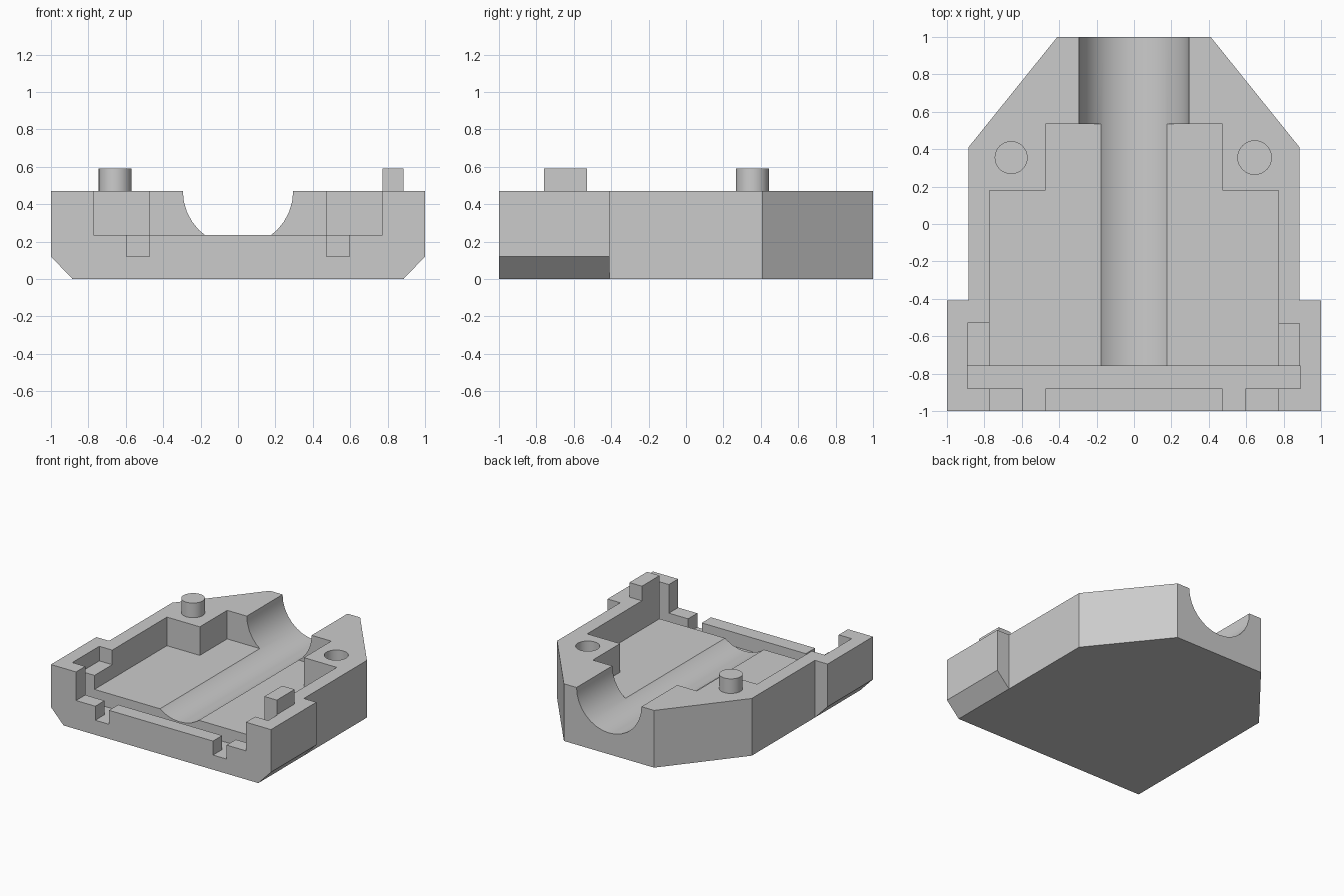
import bpy, bmesh, math
from mathutils import Matrix, Vector

default = bpy.data.objects.get("Cube")
if default:
    bpy.data.objects.remove(default, do_unlink=True)

W, TOP, FLOOR, SLOT = 0.885, 0.47, 0.235, 0.12   # shell half width and levels
IN, NECK = 0.772, 0.473                          # pocket half widths
ABOVE = 0.8                                      # cutters reach past the top

grey = bpy.data.materials.new("plain grey")
grey.use_nodes = True
grey.diffuse_color = (0.6, 0.6, 0.6, 1)
grey.node_tree.nodes["Principled BSDF"].inputs["Base Color"].default_value = (0.6, 0.6, 0.6, 1)


def finish(name, bm):
    bmesh.ops.recalc_face_normals(bm, faces=bm.faces)
    mesh = bpy.data.meshes.new(name)
    bm.to_mesh(mesh)
    bm.free()
    mesh.materials.append(grey)
    ob = bpy.data.objects.new(name, mesh)
    bpy.context.collection.objects.link(ob)
    return ob


def prism(name, outline, lo, hi, axis="z"):
    """Extrude a closed outline along z (x, y points) or y (x, z points)."""
    place = (lambda a, b, t: (a, b, t)) if axis == "z" else (lambda a, b, t: (a, t, b))
    bm = bmesh.new()
    face = bm.faces.new([bm.verts.new(place(a, b, lo)) for a, b in outline])
    new = bmesh.ops.extrude_face_region(bm, geom=[face])["geom"]
    bmesh.ops.translate(bm, vec=Vector(place(0, 0, hi - lo)),
                        verts=[v for v in new if isinstance(v, bmesh.types.BMVert)])
    return finish(name, bm)


def mirrored(half):
    """Complete an outline given its right half, in order."""
    return half + [(-x, y) for x, y in reversed(half)]


def rect(x0, x1, y0, y1):
    return [(x0, y0), (x1, y0), (x1, y1), (x0, y1)]


def cylinder(name, radius, length, centre, sides=32, along_y=False):
    bm = bmesh.new()
    turn = Matrix.Rotation(math.pi / 2, 4, "X") if along_y else Matrix()
    bmesh.ops.create_cone(bm, cap_ends=True, segments=sides, radius1=radius,
                          radius2=radius, depth=length,
                          matrix=Matrix.Translation(centre) @ turn)
    return finish(name, bm)


def combine(target, tool, operation="DIFFERENCE"):
    mod = target.modifiers.new("join", "BOOLEAN")
    mod.operation, mod.solver, mod.object = operation, "EXACT", tool
    bpy.context.view_layer.objects.active = target
    bpy.ops.object.modifier_apply(modifier=mod.name)
    bpy.data.objects.remove(tool, do_unlink=True)


# Tapered body and the wider, chamfered front block
shell = prism("shell", mirrored([(W, -0.7), (W, 0.41), (0.41, 1)]), 0, TOP)
combine(shell, prism("front_block", mirrored([(W, 0), (1, SLOT), (1, TOP)]),
                     -1, -0.41, "y"), "UNION")

# Stepped inner pocket, open at the front
combine(shell, prism("pocket", mirrored([(IN, -1.2), (IN, 0.18), (NECK, 0.18), (NECK, 0.535)]),
                     FLOOR, ABOVE))

# Cross slot with two notches through the front rim
combine(shell, prism("slot", mirrored([(NECK, -0.88), (NECK, -1.2), (0.597, -1.2),
                                       (0.597, -0.88), (0.89, -0.88), (0.89, -0.76)]),
                     SLOT, ABOVE))

# Round cable channel running out of the back
combine(shell, cylinder("channel", 0.295, 2.0, (0, 0.2, TOP), along_y=True))

# Sockets on opposite sides for the mating half
combine(shell, prism("post_socket", rect(-0.89, -0.7, -0.82, -0.53), 0.35, ABOVE))
combine(shell, cylinder("pin_socket", 0.09, 0.25, (0.645, 0.355, TOP)))

# Locating pin and post standing on the rim
pin = cylinder("locating_pin", 0.088, 0.12, (-0.657, 0.355, TOP + 0.06))
post = prism("locating_post", rect(IN, W, -0.76, -0.53), TOP, 0.59)

# Smooth the round walls, keep the edges sharp
bpy.ops.object.select_all(action="DESELECT")
for ob in (shell, pin, post):
    ob.select_set(True)
bpy.context.view_layer.objects.active = shell
bpy.ops.object.shade_smooth_by_angle(angle=math.radians(30))
